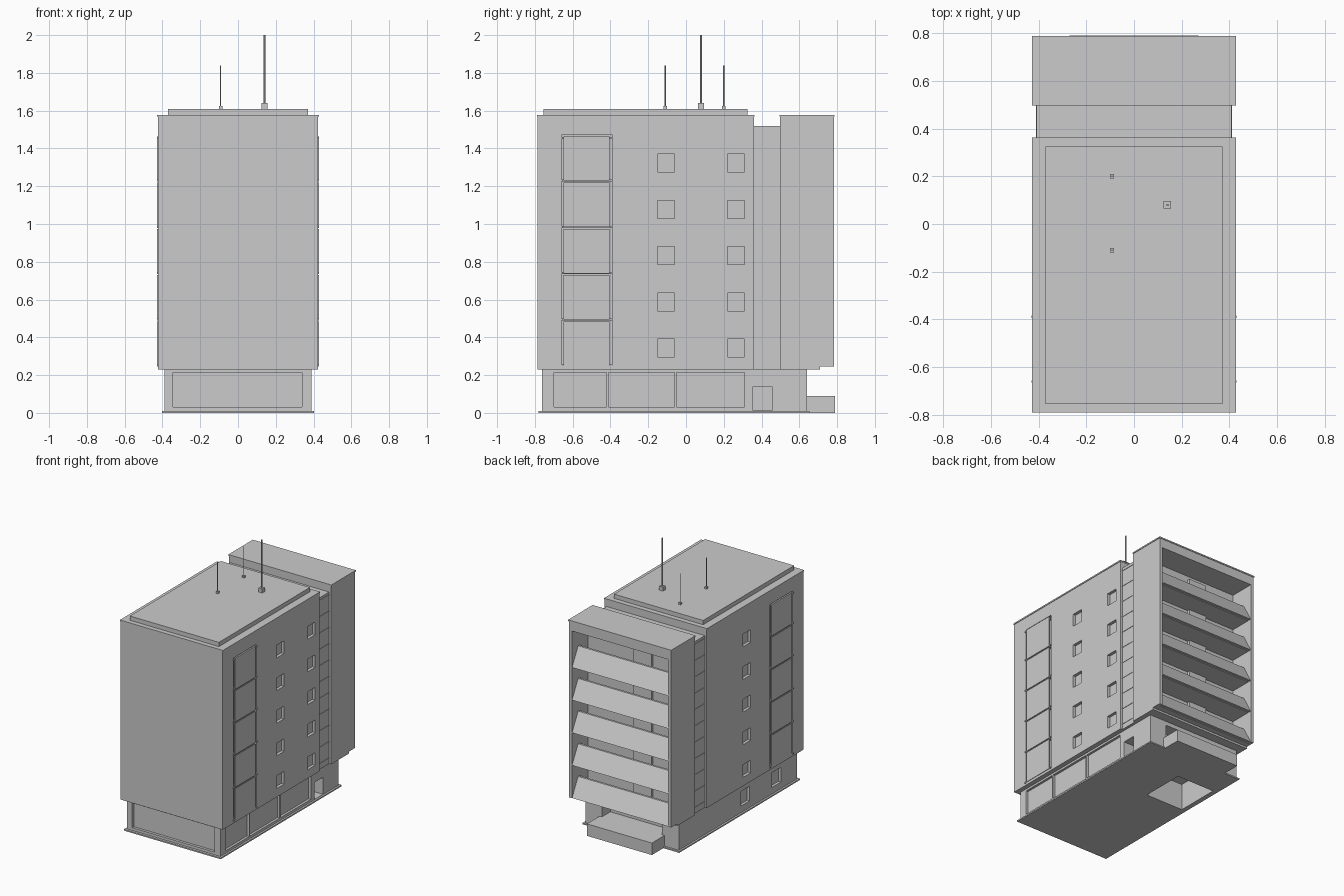
import bpy, bmesh

if "Cube" in bpy.data.objects:
    bpy.data.objects.remove(bpy.data.objects["Cube"])

FLOOR = 0.245                      # storey height
LEVELS = [0.245 + FLOOR * i for i in range(5)]


def mesh_object(name, bm):
    bmesh.ops.recalc_face_normals(bm, faces=bm.faces)
    me = bpy.data.meshes.new(name)
    bm.to_mesh(me)
    bm.free()
    ob = bpy.data.objects.new(name, me)
    bpy.context.collection.objects.link(ob)
    return ob


def boxes(name, specs):
    """One object of axis-aligned boxes, each (x0, x1, y0, y1, z0, z1)."""
    bm = bmesh.new()
    for x0, x1, y0, y1, z0, z1 in specs:
        vs = bmesh.ops.create_cube(bm, size=1)["verts"]
        for v in vs:
            v.co.x = x1 if v.co.x > 0 else x0
            v.co.y = y1 if v.co.y > 0 else y0
            v.co.z = z1 if v.co.z > 0 else z0
    return mesh_object(name, bm)


def extrude_x(name, profiles, x0, x1):
    """Closed (y, z) profiles swept from x0 to x1."""
    bm = bmesh.new()
    for prof in profiles:
        a = [bm.verts.new((x0, y, z)) for y, z in prof]
        b = [bm.verts.new((x1, y, z)) for y, z in prof]
        bm.faces.new(a)
        bm.faces.new(b)
        n = len(prof)
        for i in range(n):
            j = (i + 1) % n
            bm.faces.new((a[i], a[j], b[j], b[i]))
    return mesh_object(name, bm)


def cut(ob, specs):
    """Carve boxes out of an object."""
    cutter = boxes("cutter", specs)
    cutter.hide_render = True
    mod = ob.modifiers.new("recesses", "BOOLEAN")
    mod.operation = "DIFFERENCE"
    mod.solver = "EXACT"
    mod.object = cutter
    bpy.context.view_layer.objects.active = ob
    bpy.ops.object.modifier_apply(modifier=mod.name)
    bpy.data.objects.remove(cutter)


# main tower with small windows and a tall glazed bay on each side
tower = boxes("main_tower", [(-0.424, 0.424, -0.787, 0.36, 0.23, 1.572)])
holes = []
for z in LEVELS:
    w0, w1 = z + 0.05, z + 0.145
    holes += [(0.402, 0.5, -0.15, -0.06, w0, w1),
              (0.402, 0.5, 0.22, 0.31, w0, w1),
              (-0.5, -0.402, -0.16, -0.07, w0, w1)]
for s in (-1, 1):
    lo, hi = sorted((s * 0.40, s * 0.5))
    holes.append((lo, hi, -0.66, -0.388, 0.25, 1.47))
cut(tower, holes)

# glass panes and their fixings in front of the tall bays
panes, fixings = [], []
for s in (-1, 1):
    for z in LEVELS:
        lo, hi = sorted((s * 0.42, s * 0.428))
        panes.append((lo, hi, -0.648, -0.405, z + 0.004, z + FLOOR - 0.006))
    for z in LEVELS + [LEVELS[-1] + FLOOR - 0.02]:
        lo, hi = sorted((s * 0.40, s * 0.43))
        for y in (-0.66, -0.388):
            fixings.append((lo, hi, y - 0.005, y + 0.005, z, z + 0.01))
        lo, hi = sorted((s * 0.40, s * 0.418))
        fixings.append((lo, hi, -0.655, -0.393, z, z + 0.01))
boxes("bay_panes", panes)
boxes("bay_fixings", fixings)

# roof caps and raised roof deck
boxes("roof_cap_main", [(-0.428, 0.428, -0.79, 0.362, 1.568, 1.578)])
boxes("roof_cap_rear", [(-0.428, 0.428, 0.496, 0.787, 1.568, 1.578)])
boxes("roof_deck", [(-0.37, 0.37, -0.755, 0.325, 1.57, 1.61)])

# recessed link between the blocks, with horizontal bars
boxes("link_block", [(-0.408, 0.408, 0.34, 0.52, 0.23, 1.52)])
bars = []
for i in range(11):
    z = 0.27 + i * FLOOR / 2
    bars.append((-0.411, 0.411, 0.362, 0.496, z, z + 0.007))
boxes("link_bars", bars)

# rear balcony block: back wall, side walls, head, base slab
boxes("rear_block", [(-0.424, 0.424, 0.497, 0.59, 0.23, 1.572)])
boxes("rear_side_walls", [(s * 0.412 - 0.012, s * 0.412 + 0.012, 0.58, 0.783,
                           0.245, 1.572) for s in (-1, 1)])
boxes("rear_head", [(-0.41, 0.41, 0.58, 0.783, 1.50, 1.572)])
boxes("rear_base_slab", [(-0.424, 0.424, 0.58, 0.71, 0.23, 0.25)])
boxes("balcony_floors", [(-0.405, 0.405, 0.58, 0.755, z, z + 0.018)
                         for z in LEVELS])
boxes("balcony_piers", [(-0.14, 0.01, 0.58, 0.61, z + 0.01, z + FLOOR)
                        for z in LEVELS])

# leaning balcony parapets
extrude_x("balcony_parapets",
          [[(0.78, z), (0.762, z), (0.692, z + 0.135), (0.708, z + 0.135)]
           for z in LEVELS], -0.405, 0.405)

# ground floor with shop windows, side door, rear porch and underside pit
ground = boxes("ground_floor", [(-0.388, 0.388, -0.762, 0.64, 0.005, 0.235)])
cut(ground, [
    (-0.345, 0.34, -0.85, -0.742, 0.03, 0.215),
    (0.37, 0.5, -0.70, -0.42, 0.03, 0.215),
    (0.37, 0.5, -0.41, -0.06, 0.03, 0.215),
    (0.37, 0.5, -0.05, 0.31, 0.03, 0.215),
    (0.22, 0.5, 0.355, 0.455, 0.012, 0.14),
    (-0.5, -0.368, -0.20, -0.10, 0.06, 0.17),
    (-0.5, -0.368, -0.57, -0.46, 0.06, 0.17),
    (-0.25, 0.25, 0.54, 0.7, 0.09, 0.20)])
plinth = boxes("plinth", [(-0.402, 0.402, -0.78, 0.655, 0.0, 0.01)])
pit = [(-0.365, -0.05, 0.08, 0.415, -0.05, 0.20)]
cut(ground, pit)
cut(plinth, pit)
boxes("rear_step", [(-0.27, 0.27, 0.63, 0.79, 0.0, 0.09)])

# roof aerials
for i, (x, y, half, foot, top, r) in enumerate([
        (0.14, 0.08, 0.016, 0.03, 2.0, 0.005),
        (-0.092, 0.20, 0.009, 0.014, 1.84, 0.003),
        (-0.092, -0.11, 0.009, 0.014, 1.84, 0.003)]):
    boxes(f"aerial_foot_{i + 1}", [(x - half, x + half, y - half, y + half,
                                    1.605, 1.61 + foot)])
    bpy.ops.mesh.primitive_cylinder_add(vertices=8, radius=r, depth=top - 1.61,
                                        location=(x, y, (top + 1.61) / 2))
    bpy.context.object.name = f"aerial_mast_{i + 1}"
